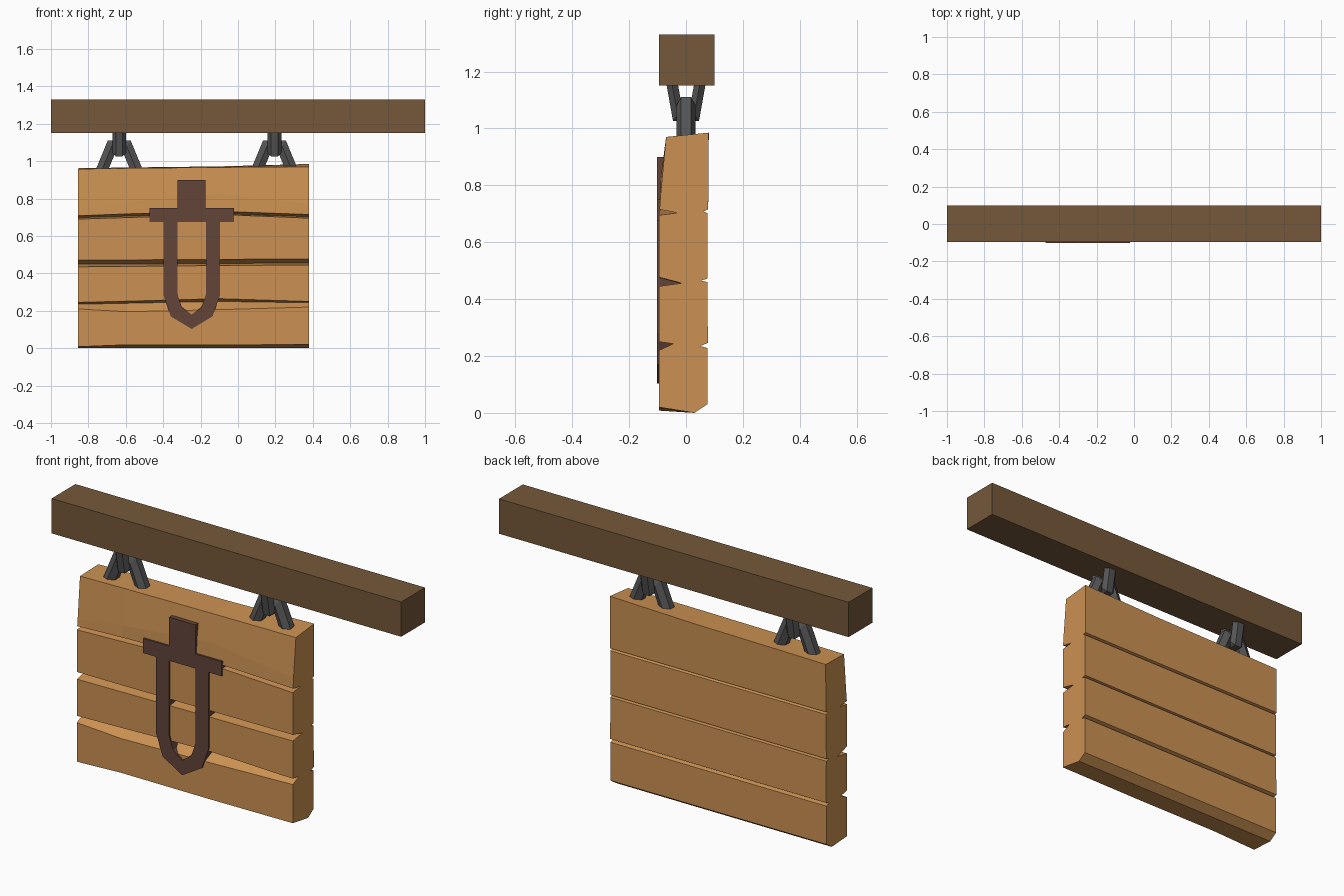
import bpy, bmesh, math
from mathutils import Vector

if "Cube" in bpy.data.objects:
    bpy.data.objects.remove(bpy.data.objects["Cube"])


def material(name, rgb):
    m = bpy.data.materials.new(name)
    m.diffuse_color = (*rgb, 1)
    m.use_nodes = True
    m.node_tree.nodes["Principled BSDF"].inputs["Base Color"].default_value = m.diffuse_color
    return m


BEAM = material("dark wood", (0.178, 0.098, 0.042))
BOARD = material("light wood", (0.600, 0.285, 0.085))
IRON = material("dark iron", (0.090, 0.090, 0.092))
EMBLEM = material("red brown paint", (0.125, 0.058, 0.042))


def loft(name, rings, mat):
    """Join equal-length closed rings of points and cap both ends."""
    bm = bmesh.new()
    vs = [[bm.verts.new(p) for p in r] for r in rings]
    n = len(vs[0])
    for a, b in zip(vs, vs[1:]):
        for i in range(n):
            j = (i + 1) % n
            bm.faces.new((a[i], a[j], b[j], b[i]))
    bm.faces.new(vs[0][::-1])
    bm.faces.new(vs[-1])
    bmesh.ops.recalc_face_normals(bm, faces=bm.faces)
    me = bpy.data.meshes.new(name)
    bm.to_mesh(me)
    bm.free()
    me.materials.append(mat)
    ob = bpy.data.objects.new(name, me)
    bpy.context.collection.objects.link(ob)
    return ob


# beam across the top
rect = [(-0.095, 1.15), (0.1, 1.15), (0.1, 1.33), (-0.095, 1.33)]
loft("beam", [[(x, y, z) for y, z in rect] for x in (-1, 1)], BEAM)


# board: one grooved plank profile, varied slightly along x
def board_ring(x, bottom, bevel, g3, g2, g1, fold, top_f, top_b):
    f = -0.095
    prof = [(f, bottom), (f, bevel), (-0.045, g3[0]), (f, g3[1]),
            (f, g2[0]), (-0.015, g2[1]), (f, g2[2]),
            (f, g1[0]), (-0.03, g1[1]), (f + 0.002, g1[2]),
            (f + 0.006, fold), (-0.07, top_f),
            (0.08, top_b), (0.078, 0.715), (0.062, 0.709), (0.076, 0.702),
            (0.075, 0.472), (0.052, 0.465), (0.075, 0.46),
            (0.077, 0.246), (0.05, 0.235), (0.075, 0.228),
            (0.075, 0.03), (0.03, 0.0)]
    return [(x, y, z) for y, z in prof]


loft("sign_board", [
    board_ring(-0.855, 0.008, 0.21, (0.235, 0.245), (0.435, 0.45, 0.472), (0.69, 0.698, 0.708), 0.745, 0.958, 0.962),
    board_ring(-0.60, 0.018, 0.195, (0.24, 0.251), (0.437, 0.45, 0.472), (0.698, 0.706, 0.718), 0.78, 0.962, 0.966),
    board_ring(-0.10, 0.017, 0.206, (0.25, 0.265), (0.442, 0.453, 0.475), (0.715, 0.72, 0.732), 0.825, 0.967, 0.972),
    board_ring(0.38, 0.02, 0.22, (0.243, 0.25), (0.445, 0.456, 0.477), (0.695, 0.703, 0.715), 0.77, 0.97, 0.985),
], BOARD)


# emblem: hollow sword shape let into the board
CX = -0.2475


def emblem_plate(name, pts):
    loft(name, [[(x + CX, y, z) for x, z in pts] for y in (-0.102, -0.02)], EMBLEM)


emblem_plate("emblem_grip", [(-0.075, 0.75), (0.075, 0.75), (0.075, 0.9), (-0.075, 0.9)])
emblem_plate("emblem_guard", [(-0.225, 0.675), (0.225, 0.675), (0.225, 0.75), (-0.225, 0.75)])
outer = [(0.15, 0.675), (0.15, 0.28), (0.112, 0.17), (0, 0.103)]
inner = [(0.076, 0.675), (0.076, 0.29), (0.053, 0.22), (0, 0.18)]
mirror = lambda pts: [(-x, z) for x, z in pts[-2::-1]]
path_out, path_in = outer + mirror(outer), inner + mirror(inner)
loft("emblem_blade", [
    [(o[0] + CX, -0.102, o[1]), (o[0] + CX, -0.02, o[1]),
     (i[0] + CX, -0.02, i[1]), (i[0] + CX, -0.102, i[1])]
    for o, i in zip(path_out, path_in)], EMBLEM)


# hangers: two interlocking six-sided half links at each side
def link(name, cx, path, r_in, r_out, along_x):
    pts = [Vector(p) for p in path]
    rings = []
    for k, p in enumerate(pts):
        d0 = (pts[max(k, 1)] - pts[max(k, 1) - 1]).normalized()
        e = min(k + 1, len(pts) - 1)
        d1 = (pts[e] - pts[e - 1]).normalized()
        t = (d0 + d1).normalized()
        n = Vector((-t.y, t.x)) / t.dot(d0)
        ring = []
        for s in range(6):
            a = s * math.pi / 3
            q = p + n * (math.sin(a) * r_in)
            o = math.cos(a) * r_out
            ring.append((cx + q.x, o, q.y) if along_x else (cx + o, q.x, q.y))
        rings.append(ring)
    loft(name, rings, IRON)


for side, cx in (("left", -0.635), ("right", 0.195)):
    link("lower_link_" + side, cx,
         [(-0.098, 0.94), (-0.04, 1.08), (0.04, 1.08), (0.098, 0.94)], 0.036, 0.034, True)
    link("upper_link_" + side, cx,
         [(-0.053, 1.18), (-0.029, 1.046), (0.029, 1.046), (0.053, 1.18)], 0.023, 0.037, False)
